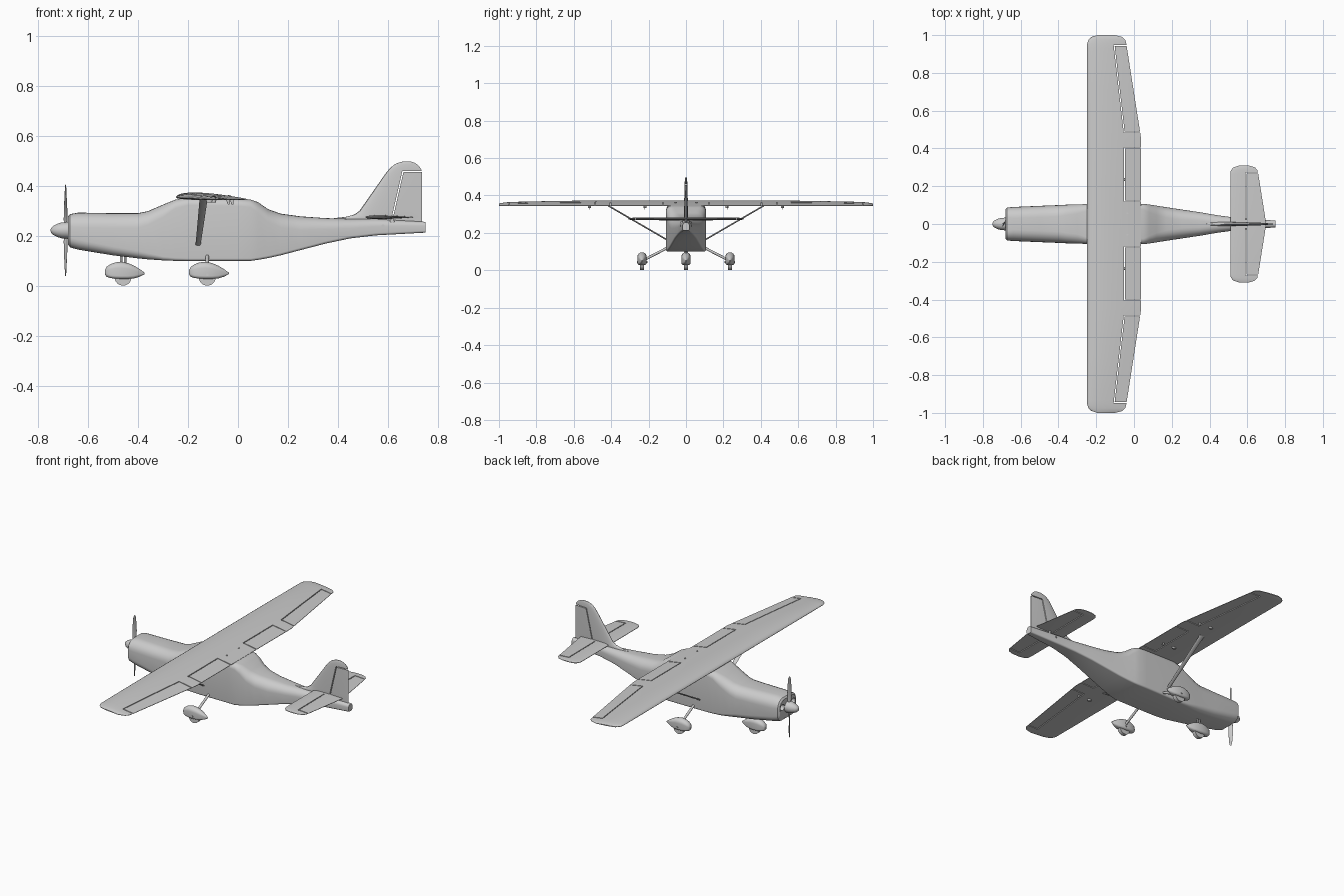
import bpy, bmesh, math
from mathutils import Vector

if "Cube" in bpy.data.objects:
    bpy.data.objects.remove(bpy.data.objects["Cube"])


def skin(name, rings, angle=35):
    """Bridge equal-length point rings into a capped solid."""
    bm = bmesh.new()
    vs = [[bm.verts.new(p) for p in r] for r in rings]
    n = len(rings[0])
    for a, b in zip(vs, vs[1:]):
        for i in range(n):
            j = (i + 1) % n
            bm.faces.new((a[i], a[j], b[j], b[i]))
    bm.faces.new(vs[0])
    bm.faces.new(vs[-1])
    bmesh.ops.recalc_face_normals(bm, faces=bm.faces)
    me = bpy.data.meshes.new(name)
    bm.to_mesh(me)
    bm.free()
    ob = bpy.data.objects.new(name, me)
    bpy.context.collection.objects.link(ob)
    smooth(ob, angle)
    return ob


def smooth(ob, angle=35):
    bpy.ops.object.select_all(action='DESELECT')
    ob.select_set(True)
    bpy.context.view_layer.objects.active = ob
    bpy.ops.object.shade_smooth_by_angle(angle=math.radians(angle))


def cut(ob, cutters):
    for c in cutters:
        m = ob.modifiers.new("cut", 'BOOLEAN')
        m.operation, m.solver, m.object = 'DIFFERENCE', 'EXACT', c
        bpy.context.view_layer.objects.active = ob
        bpy.ops.object.modifier_apply(modifier=m.name)
        bpy.data.objects.remove(c)
    smooth(ob)


def body(name, stations, y=0, x0=0, n=6):
    """Loft rounded rectangles: x, half width, bottom, top, top radius, bottom radius."""
    rings = []
    for x, w, zb, zt, rt, rb in stations:
        ring = []
        for k, (sy, sz) in enumerate([(1, 1), (-1, 1), (-1, -1), (1, -1)]):
            r = min(rt if sz > 0 else rb, w * .98, (zt - zb) * .49)
            cy, cz = sy * (w - r), (zt - r if sz > 0 else zb + r)
            for i in range(n + 1):
                a = math.pi / 2 * (k + i / n)
                ring.append((x0 + x, y + cy + r * math.cos(a), cz + r * math.sin(a)))
        rings.append(ring)
    return skin(name, rings)


def panel(name, stations, place, tilt=0, n=14):
    """Loft airfoils: span position, leading x, trailing x, upper and lower thickness."""
    us = [(1 - math.cos(math.pi * i / n)) / 2 for i in range(n + 1)]

    def f(u):
        return 10 * (.2969 * math.sqrt(u) - .126 * u - .3516 * u**2 + .2843 * u**3 - .1015 * u**4)
    rings = []
    for s, le, te, up, lo in stations:
        pts = [(u, up * f(u) + .001) for u in reversed(us)] + [(u, -lo * f(u) - .001) for u in us[1:]]
        rings.append([place(le + u * (te - le), s, t + tilt * (1 - u)) for u, t in pts])
    return skin(name, rings)


def slit(a, b, place, w=.0025):
    """Thin cutter along a line between two planform points."""
    a, b = Vector(a), Vector(b)
    d = (b - a).normalized()
    a, b = a - d * w, b + d * w
    q = Vector((-d.y, d.x)) * w
    return skin("cutter", [[place(p.x + k * q.x, p.y + k * q.y, t)
                            for k, t in ((1, .08), (-1, .08), (-1, -.08), (1, -.08))] for p in (a, b)])


def rod(name, p, q, r1, r2=None, ry=None, n=16):
    """Round or flat bar; r1 and r2 are the end radii, ry the thin radius."""
    p, q = Vector(p), Vector(q)
    d = (q - p).normalized()
    u = Vector((1, 0, 0)) if abs(d.x) < .7 else Vector((0, 1, 0))
    v = d.cross(u).normalized()
    u = v.cross(d)
    return skin(name, [[c + u * r * math.cos(t) + v * (ry or r) * math.sin(t)
                        for t in (2 * math.pi * i / n for i in range(n))]
                       for c, r in ((p, r1), (q, r2 or r1))])


# Fuselage with cooling inlets
fuselage = body("fuselage", [
    (-.68, .078, .165, .278, .045, .035), (-.672, .087, .154, .287, .05, .04),
    (-.64, .09, .145, .293, .06, .04), (-.5, .096, .122, .291, .06, .035),
    (-.4, .1, .11, .291, .06, .03), (-.36, .102, .106, .299, .055, .025),
    (-.3, .104, .102, .325, .05, .015), (-.25, .105, .1, .345, .035, .012),
    (-.2, .106, .1, .353, .03, .01), (0, .107, .1, .349, .03, .01),
    (.05, .107, .1, .345, .03, .01), (.08, .103, .104, .335, .04, .01),
    (.12, .097, .111, .307, .05, .01), (.17, .089, .122, .289, .055, .01),
    (.25, .077, .143, .278, .055, .01), (.35, .062, .169, .271, .045, .01),
    (.45, .045, .19, .268, .038, .01), (.55, .032, .202, .268, .03, .01),
    (.75, .018, .213, .256, .016, .008)])
cut(fuselage, [rod("cutter", (-.72, s * .052, .235), (-.65, s * .052, .235), .018) for s in (1, -1)])


# Main wing with flap and aileron gaps
def wing_place(x, s, t):
    return (x, s, .346 + t)


half = [(.45, -.248, .038, .021, .007), (.7, -.248, -.001, .018, .006), (.93, -.248, -.037, .013, .005),
        (.955, -.248, -.041, .011, .004), (.975, -.241, -.046, .009, .004),
        (.99, -.225, -.062, .006, .003), (1.0, -.195, -.1, .002, .001)]
wing = panel("wing", [(-s, *r) for s, *r in reversed(half)] + half, wing_place, tilt=.008)
lines = [((-.05, .122), (-.05, .403)), ((-.05, .122), (.06, .122)), ((-.05, .403), (.06, .403)),
         ((-.052, .487), (-.105, .945)), ((-.052, .487), (.05, .487)), ((-.105, .945), (-.02, .945))]
cut(wing, [slit((a[0], k * a[1]), (b[0], k * b[1]), wing_place) for k in (1, -1) for a, b in lines])


# Tailplane with elevator gaps
def tail_place(x, s, t):
    return (x, s, .275 + t)


half = [(0, .51, .7, .007, .007), (.265, .51, .658, .006, .006), (.285, .513, .653, .005, .005),
        (.3, .527, .64, .004, .004), (.309, .555, .61, .001, .001)]
tailplane = panel("tailplane", [(-s, *r) for s, *r in reversed(half[1:])] + half, tail_place)
cut(tailplane, [slit((a[0], k * a[1]), (b[0], k * b[1]), tail_place) for k in (1, -1)
                for a, b in [((.592, .025), (.592, .27)), ((.592, .27), (.68, .27))]])


# Fin with dorsal fillet and rudder gap
def fin_place(x, s, t):
    return (x, t, s)


fin = panel("fin", [
    (.25, .36, .737, .009, .009), (.271, .385, .737, .009, .009), (.276, .43, .737, .009, .009),
    (.285, .465, .737, .009, .009), (.3, .486, .737, .009, .009), (.37, .535, .737, .008, .008),
    (.446, .588, .737, .007, .007), (.468, .605, .733, .006, .006), (.486, .626, .718, .005, .005),
    (.494, .645, .703, .003, .003), (.498, .662, .69, .001, .001)], fin_place)
cut(fin, [slit((.618, .275), (.66, .458), fin_place), slit((.66, .458), (.76, .458), fin_place)])

# Spinner and propeller
circle = [2 * math.pi * i / 24 for i in range(24)]
skin("spinner", [[(x, r * math.cos(t), .222 + r * math.sin(t)) for t in circle] for x, r in
                 [(-.75, .003), (-.747, .011), (-.738, .019), (-.722, .027), (-.704, .032), (-.675, .034)]])
for k in (1, -1):
    rings = []
    for d, c, th, tw in [(.01, .007, .006, 50), (.045, .011, .004, 38), (.09, .014, .003, 26),
                         (.14, .012, .002, 18), (.172, .009, .0015, 14), (.183, .003, .001, 12)]:
        a = math.radians(tw)
        rings.append([(-.69 + c * math.cos(t) * math.sin(a) + th * math.sin(t) * math.cos(a),
                       k * (c * math.cos(t) * math.cos(a) - th * math.sin(t) * math.sin(a)),
                       .222 + k * d) for t in circle])
    skin("propeller_blade", rings)

# Wheels, wheel fairings and legs
for name, x, y in (("nose", -.46, 0), ("left", -.123, -.235), ("right", -.123, .235)):
    body(name + "_wheel_fairing", [
        (-.073, .008, .046, .063, .03, .008), (-.066, .016, .036, .076, .03, .012),
        (-.05, .021, .031, .087, .03, .012), (-.03, .024, .029, .094, .03, .012),
        (-.008, .025, .028, .096, .03, .012), (.02, .023, .028, .091, .03, .012),
        (.045, .018, .03, .08, .03, .012), (.068, .01, .037, .066, .03, .01),
        (.086, .002, .047, .053, .003, .003)], y, x)
    rod(name + "_wheel", (x, y - .011, .035), (x, y + .011, .035), .034, n=32)
    if y:
        s = y / abs(y)
        rod(name + "_gear_leg", (x, s * .09, .125), (x, y, .05), .007)
        rod(name + "_axle", (x, y - .028, .045), (x, y + .028, .045), .005)
for s in (1, -1):
    rod("nose_gear_leg", (-.46 + s * .008, 0, .075), (-.46 + s * .008, 0, .135), .005)

for s in (1, -1):
    # Wing struts
    rod("wing_strut", (-.138, s * .415, .345), (-.16, s * .1, .162), .016, .01, .004)
    # Control horns and servo covers under the wing
    for x, y in ((-.025, .22), (-.04, .515)):
        rod("control_horn", (x, s * y, .345), (x + .004, s * y, .326), .008, .004, .002)
        rod("servo_cover", (x - .075, s * y, .345), (x - .075, s * y, .334), .014, .011, .008)
    # Wing bolts
    for x, z in ((-.2, .369), (-.035, .361)):
        rod("wing_bolt", (x, s * .057, z - .01), (x, s * .057, z + .003), .005)
    # Tail control horns
    rod("elevator_horn", (.615, s * .02, .275), (.62, s * .02, .225), .008, .01, .002)
    rod("tail_pushrod_exit", (.58, s * .015, .24), (.58, s * .033, .24), .006)
